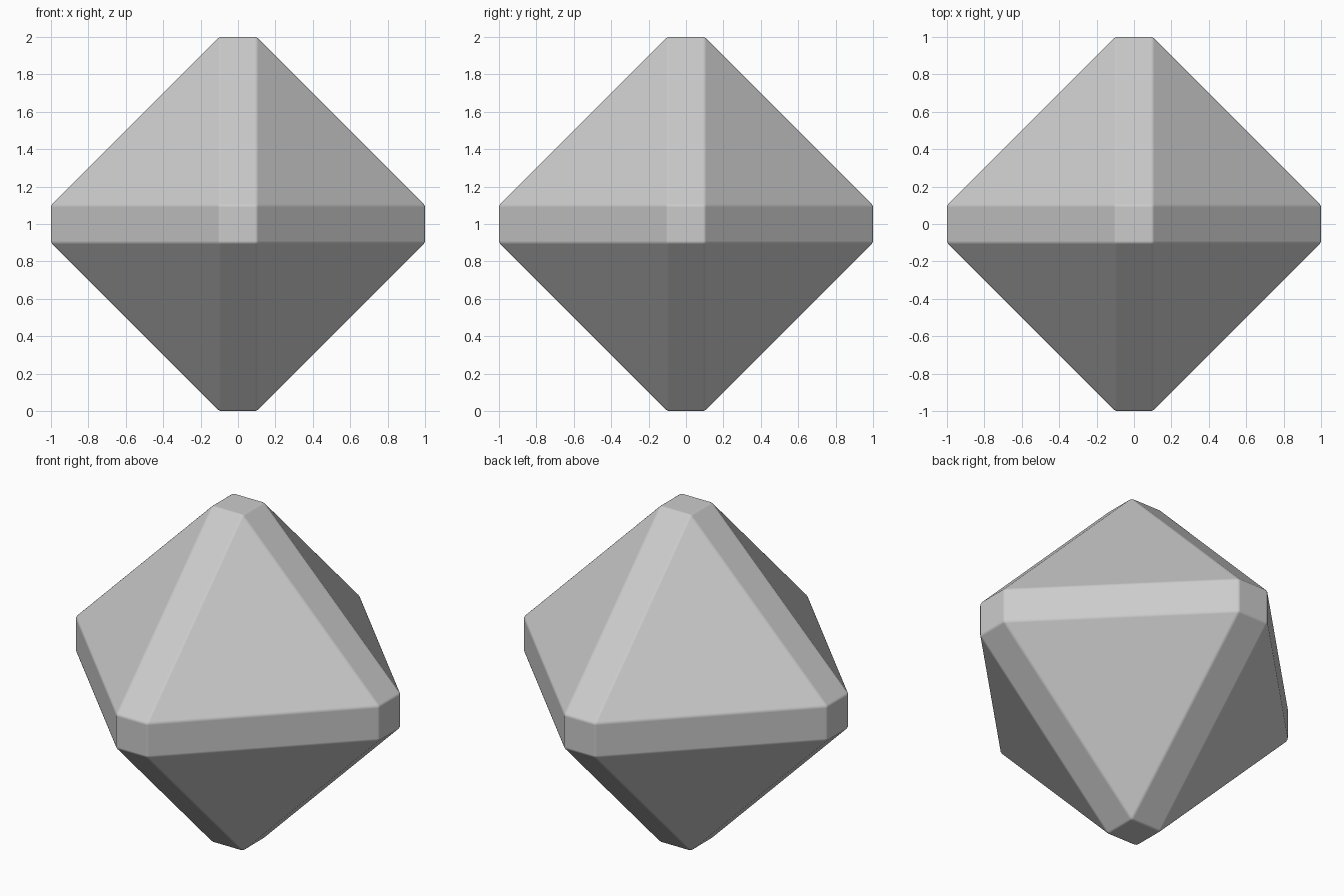
import bpy, bmesh, math
from itertools import product

if "Cube" in bpy.data.objects:
    bpy.data.objects.remove(bpy.data.objects["Cube"])

HALF = 1.0    # half the overall size
CHAMFER = 0.1 # half width of the flat strips and tips

# Octahedron with flattened tips and edges: hull of six small square tips
bm = bmesh.new()
for axis in range(3):
    for signs in product((-1, 1), repeat=3):
        co = [s * (HALF if i == axis else CHAMFER) for i, s in enumerate(signs)]
        co[2] += HALF
        bm.verts.new(co)
bmesh.ops.convex_hull(bm, input=bm.verts[:])
bmesh.ops.dissolve_limit(bm, angle_limit=math.radians(1),
                         verts=bm.verts[:], edges=bm.edges[:])
bmesh.ops.recalc_face_normals(bm, faces=bm.faces[:])

mesh = bpy.data.meshes.new("chamfered_octahedron")
bm.to_mesh(mesh)
bm.free()
gem = bpy.data.objects.new("chamfered_octahedron", mesh)
bpy.context.collection.objects.link(gem)

# Tiny rounding on every edge, faces kept flat
mesh.polygons.foreach_set("use_smooth", [True] * len(mesh.polygons))
bevel = gem.modifiers.new("soft_edges", "BEVEL")
bevel.width = 0.01
bevel.segments = 2
bevel.limit_method = "NONE"
bevel.harden_normals = True
